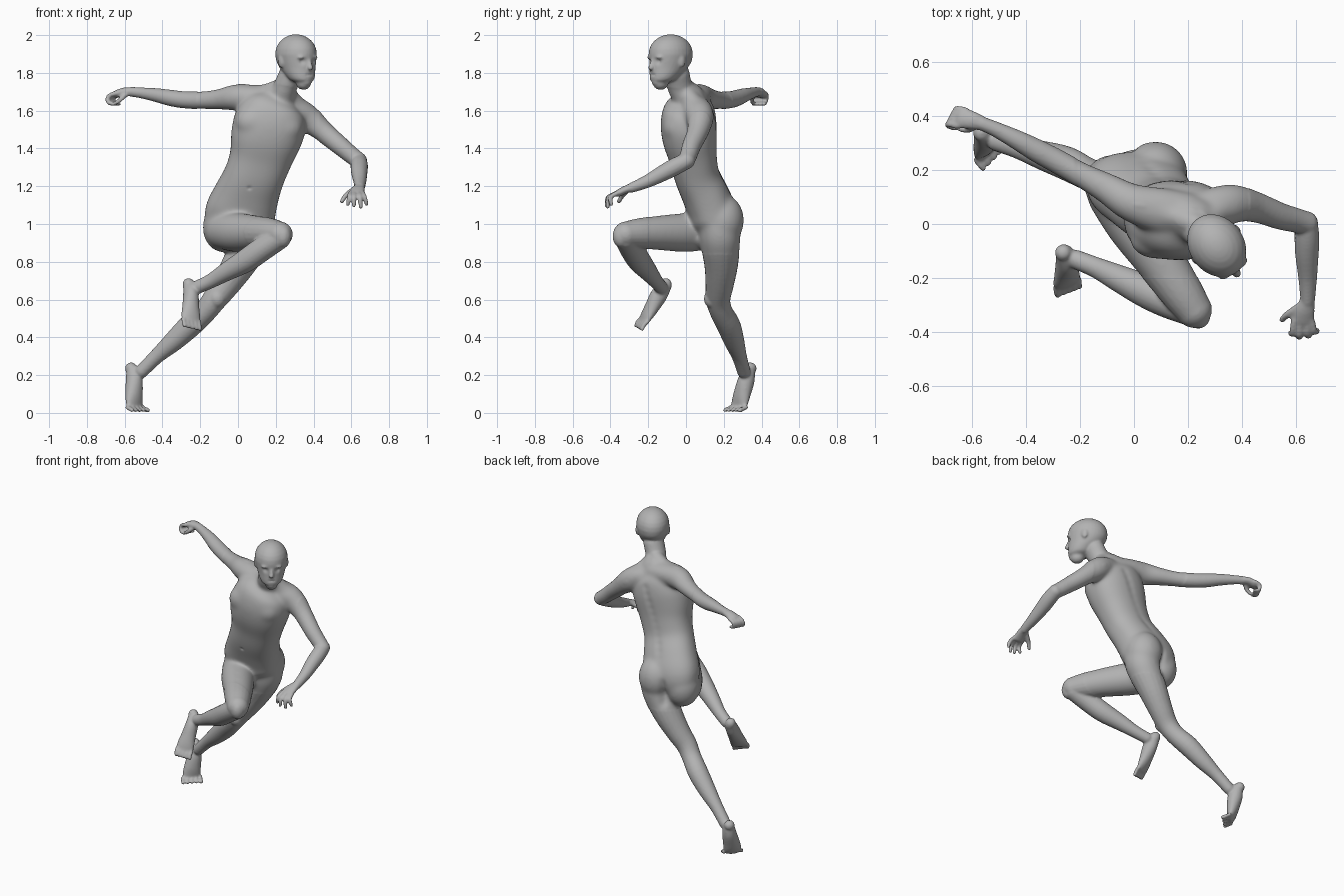
import bpy, bmesh, math
from mathutils import Vector, Matrix

bm = bmesh.new()


def loft(stations, side, n=20, sub=4, axis=None, box=1.0):
    """Rounded tube through (x, y, z, half_width, half_depth) stations."""
    st = [Vector(s if len(s) == 5 else (*s, s[3])) for s in stations]
    path = []
    for i in range(len(st) - 1):
        p0, p1, p2, p3 = st[max(i - 1, 0)], st[i], st[i + 1], st[min(i + 2, len(st) - 1)]
        for k in range(sub):
            t = k / sub
            path.append(0.5 * (2 * p1 + (p2 - p0) * t + (2 * p0 - 5 * p1 + 4 * p2 - p3) * t * t
                               + (3 * p1 - p0 - 3 * p2 + p3) * t ** 3))
    path.append(st[-1])
    pos = [Vector(p[:3]) for p in path]
    tans = [(pos[min(i + 1, len(pos) - 1)] - pos[max(i - 1, 0)]).normalized() for i in range(len(pos))]
    rings = [(pos[i], tans[i], path[i][3], path[i][4]) for i in range(len(pos))]

    def dome(ring, sign):
        c, t, a, b = ring
        t = Vector(axis) if axis else t
        return [(c + t * sign * min(a, b) * math.sin(q), t, a * math.cos(q), b * math.cos(q))
                for q in (0.25, 0.5, 0.75, 1.0, 1.2, 1.35, 1.5)]
    rings = dome(rings[0], -1)[::-1] + rings + dome(rings[-1], 1)
    loops = []
    for c, t, a, b in rings:
        t = Vector(axis) if axis else t
        u = Vector(side)
        u = (u - t * u.dot(t)).normalized()
        v = t.cross(u)
        loop = []
        for k in range(n):
            q = 2 * math.pi * k / n
            cs, sn = (math.copysign(abs(f) ** box, f) for f in (math.cos(q), math.sin(q)))
            loop.append(bm.verts.new(c + u * a * cs + v * b * sn))
        loops.append(loop)
    for A, B in zip(loops, loops[1:]):
        for k in range(n):
            bm.faces.new((A[k], A[(k + 1) % n], B[(k + 1) % n], B[k]))
    bm.faces.new(loops[0][::-1])
    bm.faces.new(loops[-1])


def blob(c, r, rot=Matrix.Identity(4)):
    bmesh.ops.create_uvsphere(bm, u_segments=20, v_segments=12, radius=1,
                              matrix=Matrix.Translation(c) @ rot @ Matrix.Diagonal((*r, 1)))


X = (1, 0, 0)
Y = (0, 1, 0)

# torso, from pelvis to base of neck
loft([(0, .125, .93, .115, .08), (0, .135, .98, .165, .115), (.01, .142, 1.05, .187, .128),
      (.045, .105, 1.15, .173, .125), (.085, .06, 1.25, .16, .12), (.12, .038, 1.35, .167, .127),
      (.147, .02, 1.45, .188, .144), (.172, .014, 1.54, .192, .148), (.197, .018, 1.62, .16, .13),
      (.215, .02, 1.665, .095, .08)], X, n=32, box=.86)
# chest muscles and buttocks
blob((.085, -.06, 1.54), (.1, .07, .085))
blob((.24, -.055, 1.51), (.1, .07, .085))
blob((.08, .19, 1.02), (.12, .118, .14))
blob((-.08, .15, .982), (.108, .108, .132))

# neck and the muscles beside it
loft([(.205, .045, 1.59, .095), (.228, .012, 1.66, .08, .082), (.248, -.03, 1.72, .064, .068),
      (.278, -.05, 1.79, .062, .07)], X)
loft([(.225, .0, 1.725, .045), (.15, .03, 1.69, .052), (.05, .055, 1.678, .058)], Y)
loft([(.26, .0, 1.695, .045), (.3, .04, 1.632, .056), (.34, .06, 1.595, .06)], Y)

# head, turned to one side
R = Matrix.Rotation(math.radians(36), 4, 'Z')


def head(s, f, z):
    return Vector((.309, -.083, z)) + R @ Vector((s, -f, 0))


loft([(*head(0, f, z), w, d) for f, z, w, d in (
    (.064, 1.75, .04, .044), (.05, 1.764, .062, .068), (.034, 1.79, .076, .085), (.012, 1.825, .087, .106),
    (0, 1.86, .096, .12), (-.003, 1.895, .102, .124), (-.003, 1.902, .102, .124))],
     R @ Vector(X), n=32, axis=(0, 0, 1))
loft([(*head(0, .114, 1.868), .009), (*head(0, .123, 1.845), .011), (*head(0, .128, 1.827), .016, .013)],
     R @ Vector(X), n=12)
blob(head(0, .108, 1.79), (.026, .014, .013), R)
blob(head(0, .1, 1.75), (.024, .014, .016), R)
for s in (-1, 1):
    blob(head(s * .034, .102, 1.882), (.03, .018, .01), R)
    blob(head(s * .096, -.008, 1.862), (.011, .021, .034), R)

# right arm, stretched back
loft([(.2, .035, 1.66, .06, .08), (.1, .05, 1.668, .068, .085), (-.01, .08, 1.67, .07, .072),
      (-.1, .132, 1.66, .055, .058),
      (-.2, .185, 1.655, .047), (-.29, .235, 1.658, .045), (-.36, .272, 1.668, .043), (-.43, .31, 1.682, .037),
      (-.51, .35, 1.694, .029), (-.565, .373, 1.70, .026)], (0, 0, 1))
# right hand with curled fingers
loft([(-.56, .372, 1.70, .026, .022), (-.6, .385, 1.70, .034, .023), (-.64, .393, 1.688, .038, .021)],
     (.48, .87, 0))
for k in (-1.5, -.5, .5, 1.5):
    dx, dy = k * .01, k * .019
    loft([(-.64 + dx, .393 + dy, 1.69, .013), (-.672 + dx, .4 + dy, 1.675, .012),
          (-.672 + dx, .392 + dy, 1.645, .012), (-.645 + dx, .385 + dy, 1.635, .011)], (.48, .87, 0), n=10)
loft([(-.59, .365, 1.69, .015), (-.615, .35, 1.665, .013), (-.64, .352, 1.645, .012)], Y, n=10)

# left arm, bent forward
loft([(.23, .04, 1.63, .075, .06), (.31, .06, 1.6, .08, .07), (.37, .075, 1.558, .073), (.45, .063, 1.49, .057),
      (.54, .03, 1.415, .05), (.6, .014, 1.365, .046), (.64, .002, 1.335, .044)], Y)
loft([(.64, .005, 1.335, .043), (.642, -.05, 1.308, .046), (.642, -.11, 1.276, .044),
      (.645, -.2, 1.228, .035), (.645, -.285, 1.193, .027)], X)
# left hand with spread fingers
loft([(.645, -.28, 1.195, .027, .023), (.635, -.32, 1.182, .037, .021), (.628, -.36, 1.162, .042, .019)], X)
for tx, ty, tz, bx in ((.582, -.405, 1.105, .595), (.613, -.42, 1.096, .617),
                       (.65, -.415, 1.09, .64), (.681, -.395, 1.105, .66)):
    loft([(bx, -.36, 1.165, .013), ((bx + tx) / 2, (ty - .38) / 2 - .012, 1.142, .013), (tx, ty, tz, .011)],
         X, n=10)
loft([(.61, -.31, 1.18, .016), (.572, -.335, 1.152, .014), (.55, -.355, 1.12, .012)], X, n=10)

# left leg, pushing off behind
loft([(.105, .16, 1.03, .092), (.085, .178, .95, .107), (.055, .183, .88, .103), (.0, .186, .78, .089),
      (-.065, .178, .68, .075), (-.125, .17, .6, .065), (-.175, .187, .535, .06), (-.25, .225, .465, .063),
      (-.34, .255, .38, .054), (-.43, .282, .3, .04), (-.51, .306, .22, .036)], X)
blob((-.11, .135, .605), (.045, .04, .05))
# left foot, on its toes
W = (.7, .7, 0)
blob((-.566, .34, .235), (.032, .034, .032))
loft([(-.558, .333, .225, .034, .034), (-.55, .318, .17, .044, .046), (-.55, .297, .1, .052, .038),
      (-.55, .285, .055, .056, .028), (-.545, .278, .03, .054, .018)], W)
for k in range(5):
    o = (k - 2) * .02
    loft([(-.545 + o, .278 + o, .028, .012), (-.533 + o, .262 + o, .022, .012),
          (-.52 + o, .246 + o, .014, .011 + (k == 4) * .003)], W, n=10)

# right leg, knee raised
loft([(-.075, .11, .965, .1), (.0, .0, .955, .104), (.1, -.14, .953, .092), (.175, -.25, .95, .08),
      (.222, -.318, .945, .068)], (0, 0, 1))
blob((.238, -.343, .935), (.045, .046, .06))
loft([(.215, -.318, .925, .062), (.125, -.285, .865, .064), (.04, -.247, .805, .062), (-.06, -.2, .748, .05),
      (-.14, -.162, .70, .039), (-.215, -.132, .665, .036)], Y)
# right foot, hanging
W = Vector((.9, .35, -.2))
blob((-.262, -.107, .68), (.032, .032, .034))
loft([(-.257, -.11, .67, .034, .034), (-.25, -.142, .625, .04, .046), (-.25, -.18, .56, .047, .037),
      (-.25, -.207, .515, .054, .027), (-.248, -.222, .49, .052, .018)], W)
for k in range(5):
    o = W * (k - 2) * .023
    loft([(-.248 + o.x, -.22 + o.y, .492 + o.z, .012), (-.246 + o.x, -.238 + o.y, .475 + o.z, .012),
          (-.242 + o.x, -.248 + o.y, .453 + o.z, .011)], W, n=10)

# fuse all parts into one skin
bmesh.ops.recalc_face_normals(bm, faces=bm.faces)
mesh = bpy.data.meshes.new("body")
bm.to_mesh(mesh)
bm.free()
body = bpy.data.objects.new("body", mesh)
bpy.context.collection.objects.link(body)


def bake():
    result = bpy.data.meshes.new_from_object(body.evaluated_get(bpy.context.evaluated_depsgraph_get()))
    body.modifiers.clear()
    body.data = result
    return result


rm = body.modifiers.new("fuse", 'REMESH')
rm.mode = 'VOXEL'
rm.voxel_size = .007
skin = bake()

# soften everything a little, and the trunk a lot so its muscles blend
trunk = body.vertex_groups.new(name="trunk")
trunk.add([v.index for v in skin.vertices if -.22 < v.co.x < .43 and v.co.y > -.2
           and .84 < v.co.z < 1.74 - max(0, v.co.x - .2) * .2], 1, 'REPLACE')
for name, count, group in (("soften", 4, ""), ("blend", 50, "trunk")):
    sm = body.modifiers.new(name, 'SMOOTH')
    sm.factor = .5
    sm.iterations = count
    sm.vertex_group = group
skin = bake()

# sculpted hollows: eye sockets, mouth, spine, buttock cleft, navel
back = R @ Vector(Y)
dents = [(head(s * .036, .107, 1.861), .016, back * .012) for s in (-1, 1)]
dents += [(head(s * .009, .121, 1.79), .006, back * .006) for s in (-2, -1, 0, 1, 2)]
dents += [(Vector((.04 + .16 * t / 10, .21 - .05 * t / 10, 1.16 + .042 * t)), .025, Vector((0, -.005, 0)))
          for t in range(11)]
dents += [(Vector((-.005, .25, z)), .025, Vector((0, -.013, 0))) for z in (.88, .91, .94, .97, 1.0, 1.03)]
dents += [(Vector((.06, -.045, 1.19)), .01, Vector((0, .006, 0)))]
for v in skin.vertices:
    for p, r, push in dents:
        d = (v.co - p).length
        if d < 3 * r:
            v.co += push * math.exp(-(d / r) ** 2)

# single grey skin colour
mat = bpy.data.materials.new("grey")
mat.diffuse_color = (.45, .45, .45, 1)
skin.materials.clear()
skin.materials.append(mat)
for p in skin.polygons:
    p.use_smooth = True
    p.material_index = 0
